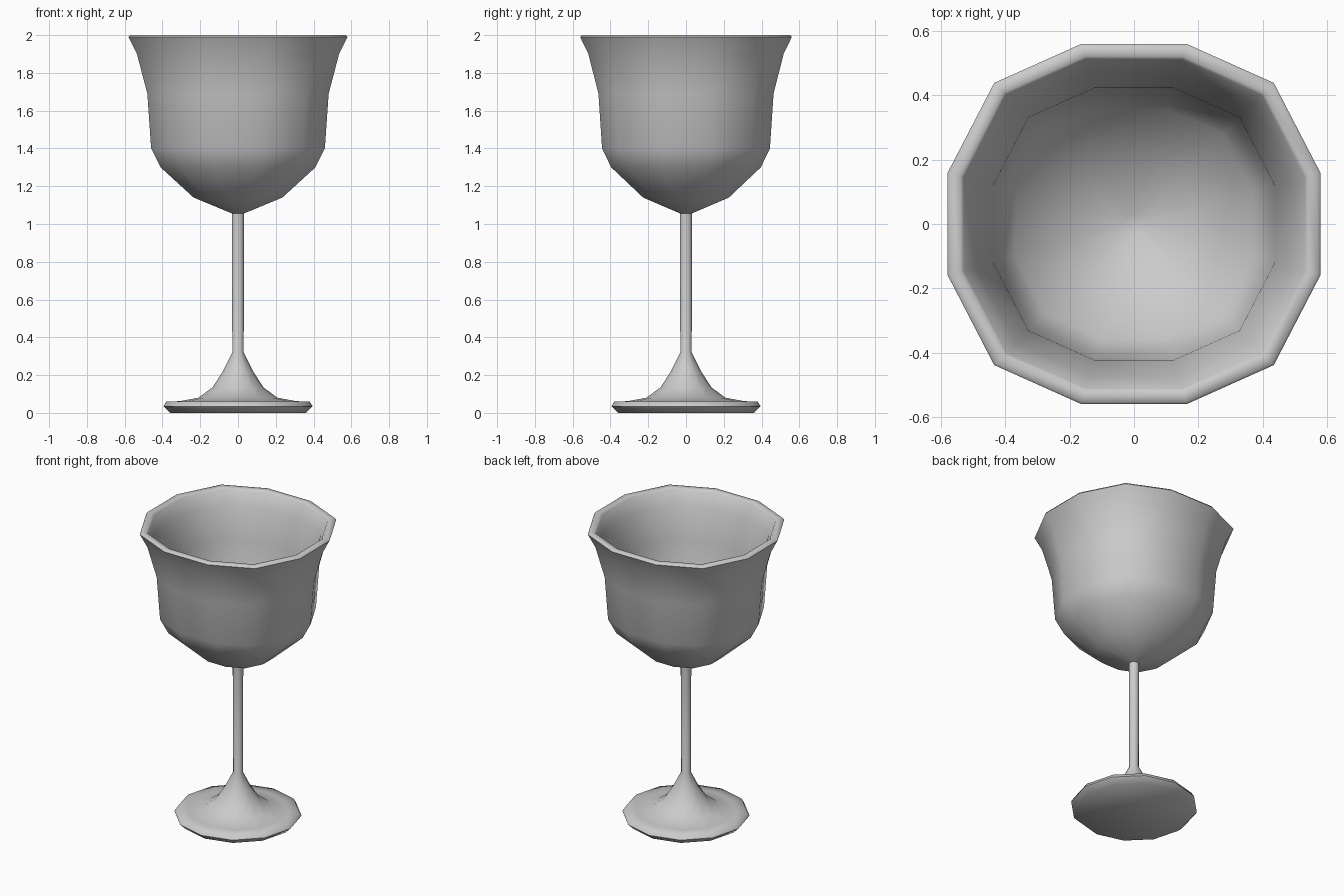
import bpy, bmesh, math

cube = bpy.data.objects.get("Cube")
if cube:
    bpy.data.objects.remove(cube, do_unlink=True)

silver = bpy.data.materials.new("silver_grey")
silver.use_nodes = True
colour = (0.6, 0.6, 0.6, 1)
silver.diffuse_color = colour
silver.node_tree.nodes["Principled BSDF"].inputs["Base Color"].default_value = colour

# Twelve-sided outlines: regular for the foot and stem, slightly squared for the bowl
SIDES = 12
round_outline = [(math.cos(math.tau * i / SIDES), math.sin(math.tau * i / SIDES)) for i in range(SIDES)]
quarter = [(1, 0.275), (0.75, 0.757), (0.283, 0.966)]
bowl_outline = (quarter + [(-x, y) for x, y in reversed(quarter)]
                + [(-x, -y) for x, y in quarter] + [(x, -y) for x, y in reversed(quarter)])


def loft(name, outline, profile, cap_start=False, cap_end=False):
    """Sweep an outline through (half width, height) rings."""
    bm = bmesh.new()
    rings = [[bm.verts.new((x * r, y * r, z)) for x, y in outline] for r, z in profile]
    for a, b in zip(rings, rings[1:]):
        for i in range(SIDES):
            j = (i + 1) % SIDES
            bm.faces.new((a[i], a[j], b[j], b[i]))
    if cap_start:
        bm.faces.new(rings[0][::-1])
    if cap_end:
        bm.faces.new(rings[-1])
    mesh = bpy.data.meshes.new(name)
    bm.to_mesh(mesh)
    bm.free()
    mesh.materials.append(silver)
    obj = bpy.data.objects.new(name, mesh)
    bpy.context.collection.objects.link(obj)
    bpy.ops.object.select_all(action='DESELECT')
    obj.select_set(True)
    bpy.context.view_layer.objects.active = obj
    bpy.ops.object.shade_smooth_by_angle(angle=math.radians(62))
    return obj


# Foot with bevelled edge and flared cone, running up into the stem
loft("foot_and_stem", round_outline,
     [(0.36, 0), (0.395, 0.035), (0.38, 0.06), (0.31, 0.062), (0.21, 0.08),
      (0.135, 0.135), (0.08, 0.22), (0.03, 0.32), (0.033, 1.07)], cap_start=True)

# Bowl: outer wall, rolled rim, inner wall and floor
outer = [(0.03, 1.055), (0.235, 1.14), (0.41, 1.3), (0.46, 1.4),
         (0.48, 1.69), (0.535, 1.9), (0.58, 1.99)]
rim = [(0.572, 2.0), (0.54, 2.0), (0.53, 1.99)]
inner = [(0.49, 1.9), (0.438, 1.69), (0.418, 1.41), (0.37, 1.32), (0.2, 1.18), (0.03, 1.11)]
loft("bowl", bowl_outline, outer + rim + inner, cap_start=True, cap_end=True)
